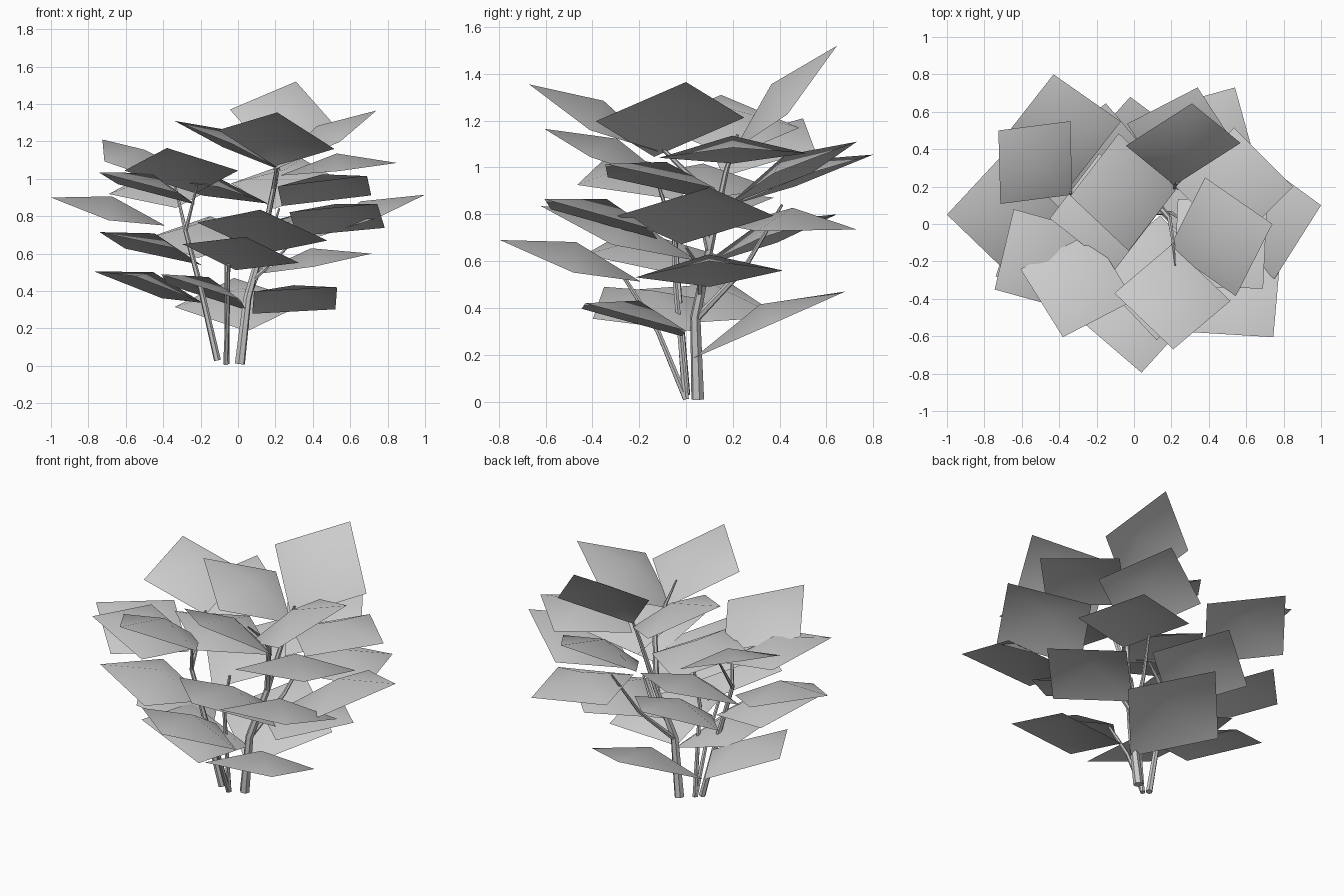
import bpy
from mathutils import Vector

LEAF_DIAGONAL = 0.63
LEAF_BULGE = 0.135  # height of the domed middle, as a share of the diagonal

# Remove only the default object
default_cube = bpy.data.objects.get("Cube")
if default_cube:
    bpy.data.objects.remove(default_cube, do_unlink=True)


def make_material(name, color):
    material = bpy.data.materials.new(name)
    material.use_nodes = True
    material.diffuse_color = color
    shader = next(n for n in material.node_tree.nodes if n.type == 'BSDF_PRINCIPLED')
    shader.inputs["Base Color"].default_value = color
    shader.inputs["Roughness"].default_value = 0.8
    return material


plant_grey = make_material("plant_grey", (0.6, 0.6, 0.6, 1.0))


def add_leaf(name, base, tip, lift, size=1.0):
    """Domed square leaf hung by one corner; lift raises its left corner over its right one."""
    diagonal = LEAF_DIAGONAL * size
    tip = Vector(tip)
    forward = (tip - Vector(base)).normalized()
    left = Vector((-forward.y, forward.x, 0)).normalized() * diagonal
    left.z = lift
    left = (left - forward * left.dot(forward)).normalized()
    along, across = forward * diagonal, left * diagonal
    middle = tip - along / 2
    corners = [tip - along, middle - across / 2, tip, middle + across / 2]
    peak = middle + forward.cross(left) * diagonal * LEAF_BULGE
    faces = [(i, (i + 1) % 4, 4) for i in range(4)]
    mesh = bpy.data.meshes.new(name)
    mesh.from_pydata(corners + [peak], [], faces)
    mesh.shade_smooth()
    mesh.materials.append(plant_grey)
    bpy.context.collection.objects.link(bpy.data.objects.new(name, mesh))


def add_leaves(group, leaves):
    for number, leaf in enumerate(leaves, start=1):
        add_leaf(f"{group}_leaf_{number}", *leaf)


def add_stem(name, thick, thin, points):
    """Tapered six-sided stalk along a path, turned into a smooth mesh."""
    curve = bpy.data.curves.new(name, 'CURVE')
    curve.dimensions = '3D'
    curve.bevel_depth = 1.0
    curve.bevel_resolution = 1
    curve.use_fill_caps = True
    spline = curve.splines.new('POLY')
    spline.points.add(len(points) - 1)
    for index, (point, co) in enumerate(zip(spline.points, points)):
        point.co = (*co, 1.0)
        point.radius = thick + (thin - thick) * index / (len(points) - 1)
    helper = bpy.data.objects.new(name + "_path", curve)
    bpy.context.collection.objects.link(helper)
    bpy.context.view_layer.update()
    evaluated = helper.evaluated_get(bpy.context.evaluated_depsgraph_get())
    mesh = bpy.data.meshes.new_from_object(evaluated)
    bpy.data.objects.remove(helper, do_unlink=True)
    mesh.materials.clear()
    mesh.materials.append(plant_grey)
    stem = bpy.data.objects.new(name, mesh)
    bpy.context.collection.objects.link(stem)
    bpy.ops.object.select_all(action='DESELECT')
    stem.select_set(True)
    bpy.context.view_layer.objects.active = stem
    bpy.ops.object.shade_smooth_by_angle()


# Stems and branches
add_stem("main_stem", .028, .006,
         [(.01, .05, .01), (.05, .04, .36), (.13, .1, .65), (.2, .17, .98), (.23, .22, 1.14)])
add_stem("main_front_branch", .018, .004,
         [(.13, .1, .65), (.19, .03, .95), (.21, -.1, 1.08), (.22, -.22, 1.18)])
add_stem("main_back_branch", .016, .006, [(.05, .05, .36), (.14, .25, .57), (.22, .41, .84)])
add_stem("main_side_branch", .014, .006, [(.07, .06, .45), (.2, .06, .57), (.29, 0, .66)])
add_stem("left_stem", .019, .012, [(-.11, 0, .03), (-.2, -.03, .42), (-.28, -.05, .72)])
add_stem("left_front_branch", .011, .006, [(-.28, -.05, .72), (-.22, -.13, .96)])
add_stem("left_back_branch", .011, .006, [(-.28, -.05, .72), (-.34, .17, .98)])
add_stem("front_stem", .014, .009, [(-.065, 0, .01), (-.055, -.12, .3), (-.05, -.27, .54)])
add_stem("middle_stem", .014, .009, [(-.06, 0, .01), (-.06, -.05, .55), (-.02, -.05, .75)])

# Crown leaves around the top of the main stem
add_leaves("crown", [
    ((.215, .2, 1.07), (.31, .645, 1.52), .3),
    ((.2, -.08, 1.05), (.21, -.67, 1.355), -.13),
    ((.21, -.13, 1.06), (.74, 0, 1.365), .02, 1.04),
    ((.22, .19, 1.05), (-.34, .15, 1.31), .02),
    ((.25, .2, 1.02), (.85, .2, 1.085), .02),
    ((.15, .1, .87), (-.45, .03, 1), .05),
])

# Leaves on the left stem
add_leaves("left", [
    ((-.25, -.13, .96), (-.38, -.605, 1.165), 0),
    ((-.345, .17, .97), (-.725, .5, 1.21), .02, .92),
    ((-.35, .08, .74), (-1, .05, .9), -.1),
    ((-.25, -.05, .87), (-.745, -.35, 1.035), -.05),
    ((-.26, -.05, .56), (-.74, -.28, .715), 0),
    ((-.2, .02, .34), (-.77, .19, .505), .13),
])

# Leaves on the back
add_leaves("back", [
    ((-.33, .2, .84), (-.43, .8, 1.055), -.07),
    ((.2, .2, .85), (.34, .73, 1.11), 0),
    ((.24, .2, .75), (.54, .73, .735), .03),
    ((-.2, .2, .63), (-.15, .645, .8), -.02),
    ((.05, .02, .18), (-.02, .68, .47), -.03, 1.13),
])

# Leaves on the front
add_leaves("front", [
    ((-.01, -.22, .52), (.04, -.795, .69), -.11),
    ((.14, .05, .6), (.12, -.62, .835), -.11, 1.12),
    ((.04, .04, .3), (-.41, -.35, .49), -.09),
    ((.08, -.02, .28), (.53, -.43, .42), -.1),
])

# Leaves on the right side
add_leaves("right", [
    ((.15, .1, .5), (.715, .1, .6), .03),
    ((.33, -.14, .7), (.745, -.605, .865), -.09, 1.06),
    ((.22, .15, .85), (.69, -.345, 1.015), -.05, 1.08),
    ((.42, -.01, .69), (1, .1, .915), 0, 1.08),
])
